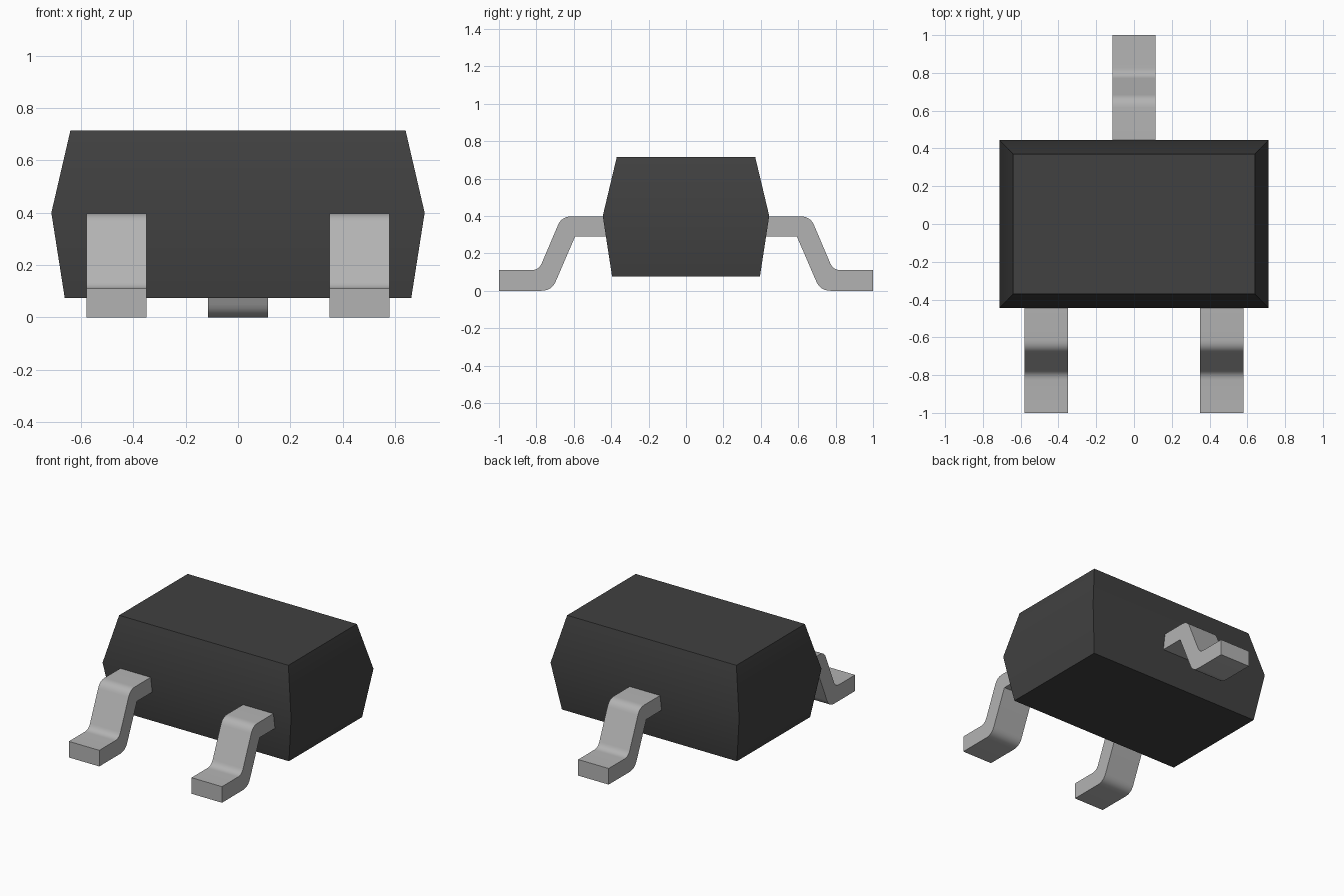
import bpy
import bmesh
import math
from mathutils import Vector

cube = bpy.data.objects.get("Cube")
if cube:
    bpy.data.objects.remove(cube, do_unlink=True)


def make_material(name, value, roughness):
    mat = bpy.data.materials.new(name)
    mat.use_nodes = True
    colour = (value, value, value, 1.0)
    mat.diffuse_color = colour
    shader = mat.node_tree.nodes["Principled BSDF"]
    shader.inputs["Base Color"].default_value = colour
    shader.inputs["Roughness"].default_value = roughness
    return mat


def finish(name, bm, mat):
    bmesh.ops.recalc_face_normals(bm, faces=bm.faces[:])
    mesh = bpy.data.meshes.new(name)
    bm.to_mesh(mesh)
    bm.free()
    mesh.materials.append(mat)
    obj = bpy.data.objects.new(name, mesh)
    bpy.context.collection.objects.link(obj)
    # Smooth shading with crisp edges above 30 degrees
    bpy.ops.object.select_all(action='DESELECT')
    obj.select_set(True)
    bpy.context.view_layer.objects.active = obj
    bpy.ops.object.shade_smooth_by_angle(angle=math.radians(30))
    return obj


def fillet(corner, before, after, size, steps=6):
    """Rounded corner between the directions to two neighbouring points."""
    c, a, b = Vector(corner), Vector(before), Vector(after)
    p = c + (a - c).normalized() * size
    q = c + (b - c).normalized() * size
    return [p * (1 - t) ** 2 + c * 2 * t * (1 - t) + q * t ** 2
            for t in (i / steps for i in range(steps + 1))]


black = make_material("black plastic", 0.052, 0.6)
silver = make_material("silver metal", 0.45, 0.5)

# Body: three stacked rectangles, widest at the parting line
bm = bmesh.new()
rings = []
for z, hx, hy in ((0.075, 0.662, 0.395), (0.4, 0.713, 0.445), (0.715, 0.64, 0.37)):
    rings.append([bm.verts.new((sx * hx, sy * hy, z))
                  for sx, sy in ((-1, -1), (1, -1), (1, 1), (-1, 1))])
bm.faces.new(rings[0][::-1])
bm.faces.new(rings[-1])
for low, high in zip(rings, rings[1:]):
    for i in range(4):
        j = (i + 1) % 4
        bm.faces.new((low[i], low[j], high[j], high[i]))
finish("body", bm, black)

# Lead profile as (distance from centre, height), with rounded bends
ROOT, TIP, TOP, FOOT = 0.38, 1.0, 0.397, 0.11
shoulder, ankle = (0.665, TOP), (0.787, FOOT)
knee, heel = (0.593, 0.29), (0.718, 0.0)
profile = [(ROOT, TOP)]
profile += fillet(shoulder, (ROOT, TOP), ankle, 0.05)
profile += fillet(ankle, shoulder, (TIP, FOOT), 0.04)
profile += [(TIP, FOOT), (TIP, 0.0)]
profile += fillet(heel, (TIP, 0.0), knee, 0.055)
profile += [knee, (ROOT, 0.29)]


def make_lead(name, x, side, half_width=0.115):
    bm = bmesh.new()
    face = bm.faces.new([bm.verts.new((x - half_width, side * y, z)) for y, z in profile])
    extruded = bmesh.ops.extrude_face_region(bm, geom=[face], use_keep_orig=True)
    moved = [v for v in extruded["geom"] if isinstance(v, bmesh.types.BMVert)]
    bmesh.ops.translate(bm, verts=moved, vec=(2 * half_width, 0, 0))
    finish(name, bm, silver)


make_lead("front_lead_left", 0.464, -1)
make_lead("front_lead_right", -0.464, -1)
make_lead("back_lead", 0.0, 1)
